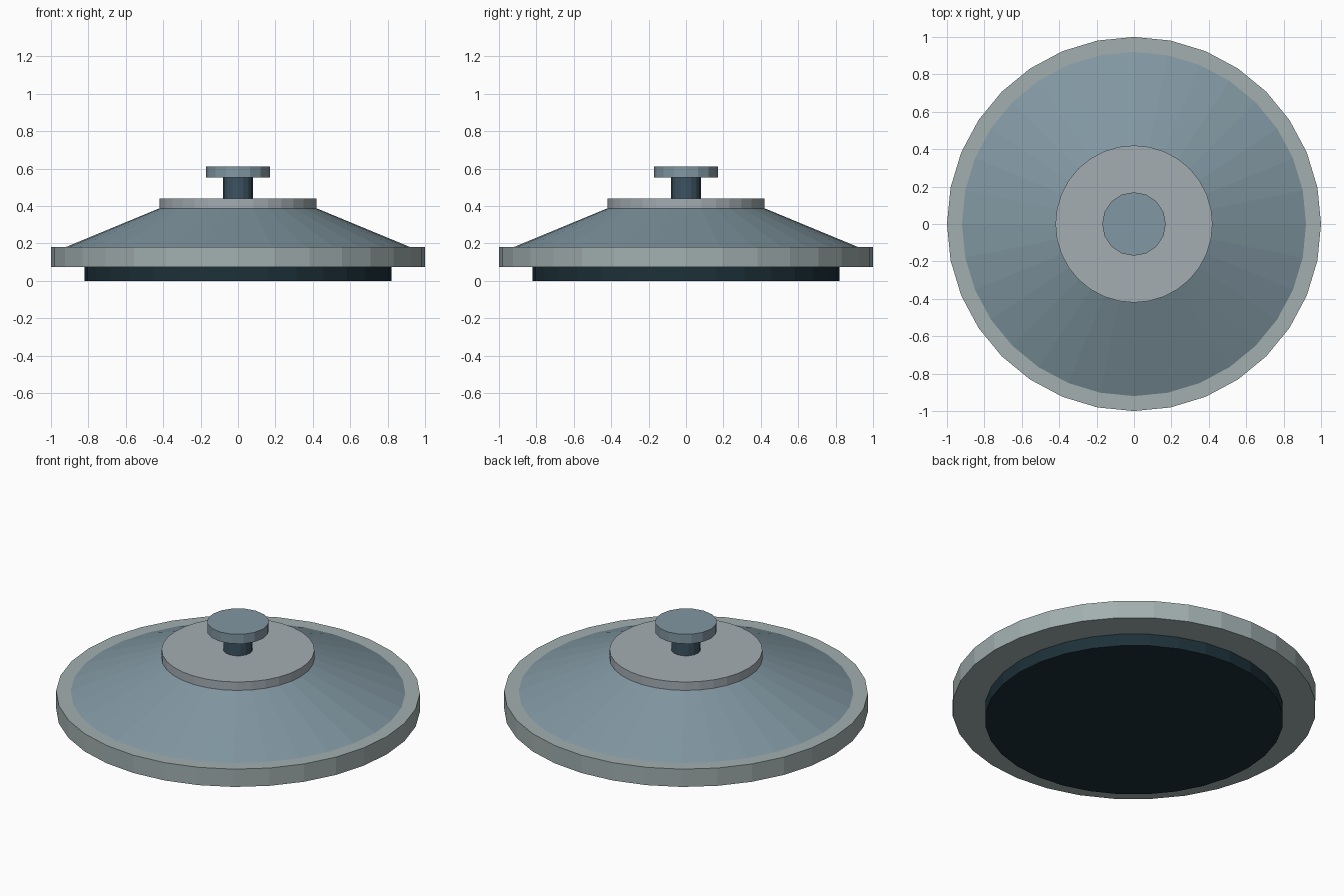
import bpy, math

if "Cube" in bpy.data.objects:
    bpy.data.objects.remove(bpy.data.objects["Cube"])


def material(name, rgb):
    m = bpy.data.materials.new(name)
    m.diffuse_color = (*rgb, 1)
    m.use_nodes = True
    m.node_tree.nodes["Principled BSDF"].inputs["Base Color"].default_value = m.diffuse_color
    return m


def tier(name, r_bottom, r_top, z0, z1, sides, mat):
    """Flat-shaded capped cylinder or cone frustum between two heights."""
    bpy.ops.mesh.primitive_cone_add(vertices=sides, radius1=r_bottom, radius2=r_top,
                                    depth=z1 - z0, location=(0, 0, (z0 + z1) / 2))
    ob = bpy.context.object
    ob.name = name
    ob.data.materials.append(mat)
    return ob


seal = material("dark_seal", (0.012, 0.03, 0.04))
pale = material("pale_metal", (0.36, 0.43, 0.43))
plate = material("plate_metal", (0.37, 0.42, 0.45))
slate = material("slate_metal", (0.22, 0.31, 0.36))
dark = material("dark_metal", (0.045, 0.085, 0.12))

# Inner plug under the lid
tier("lower_plug", 0.82, 0.82, 0.0, 0.073, 32, seal)
# Wide rim and sloping lid
tier("rim", 1.0, 1.0, 0.073, 0.181, 32, pale)
tier("sloped_lid", 0.92, 0.415, 0.181, 0.39, 32, slate)
# Top plate and knob
tier("top_plate", 0.42, 0.42, 0.388, 0.439, 32, plate)
tier("knob_stem", 0.08, 0.08, 0.439, 0.553, 16, dark)
tier("knob_cap", 0.17, 0.17, 0.553, 0.611, 16, slate)
